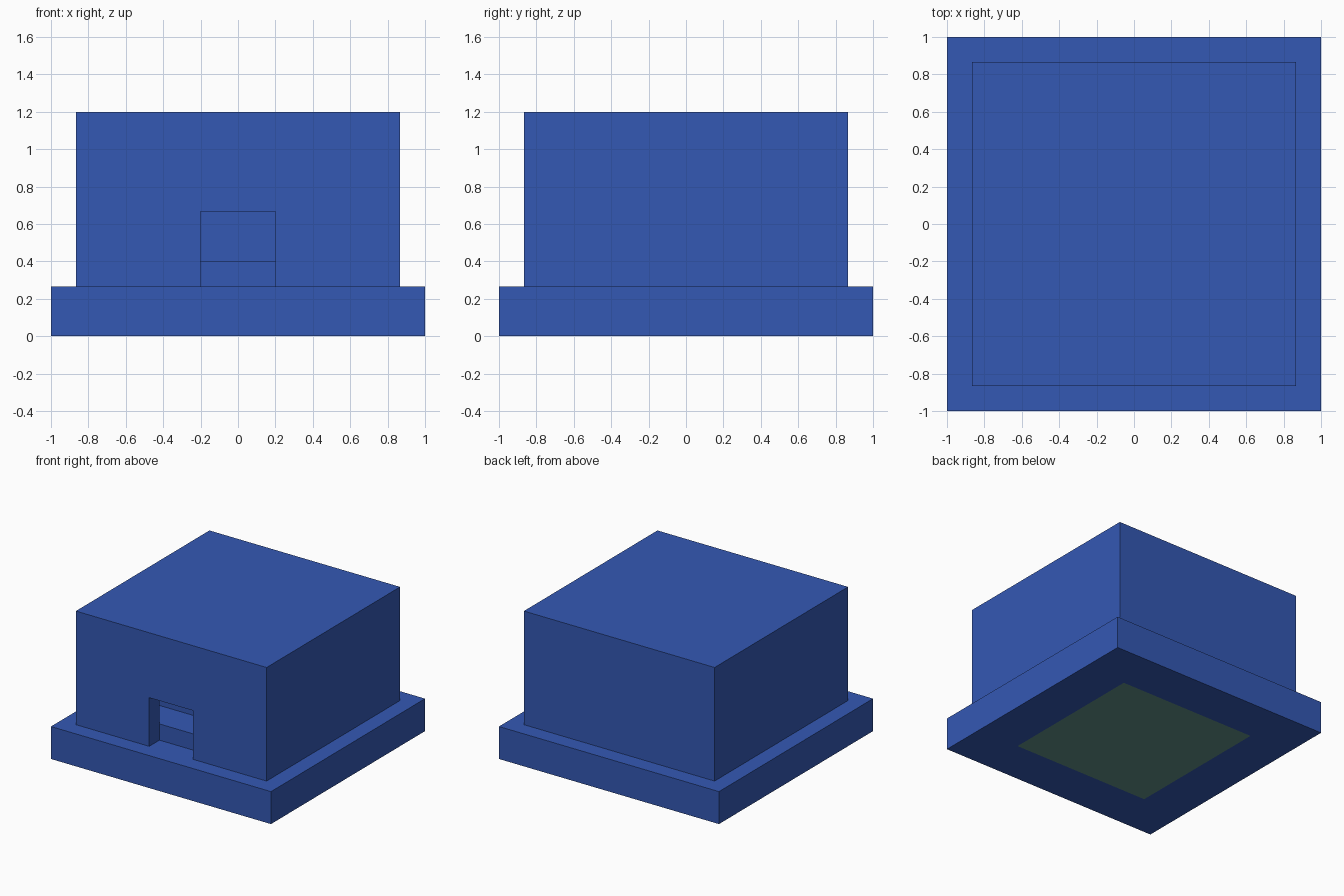
import bpy
import bmesh

U = 1 / 15  # modelling unit: the base is 30 units wide

if "Cube" in bpy.data.objects:
    bpy.data.objects.remove(bpy.data.objects["Cube"], do_unlink=True)


def make_material(name, rgb):
    mat = bpy.data.materials.new(name)
    mat.use_nodes = True
    mat.diffuse_color = (*rgb, 1)
    for node in mat.node_tree.nodes:
        if node.type == "BSDF_PRINCIPLED":
            node.inputs["Base Color"].default_value = (*rgb, 1)
    return mat


blue = make_material("blue", (0.034, 0.098, 0.456))
green = make_material("grey green", (0.114, 0.275, 0.242))


def box(name, x, y, z):
    """Box from (min, max) ranges given in modelling units."""
    bm = bmesh.new()
    bmesh.ops.create_cube(bm, size=1)
    for v in bm.verts:
        v.co = [r[c > 0] * U for r, c in zip((x, y, z), v.co)]
    mesh = bpy.data.meshes.new(name)
    bm.to_mesh(mesh)
    bm.free()
    mesh.materials.append(blue)
    obj = bpy.data.objects.new(name, mesh)
    bpy.context.collection.objects.link(obj)
    return obj


def square(name, half, z):
    return box(name, (-half, half), (-half, half), z)


def cut(obj, cutter):
    """Subtract the cutter, then discard it."""
    cutter.hide_render = True
    mod = obj.modifiers.new("cut", "BOOLEAN")
    mod.operation = "DIFFERENCE"
    mod.solver = "EXACT"
    mod.object = cutter
    bpy.context.view_layer.objects.active = obj
    bpy.ops.object.modifier_apply(modifier=mod.name)
    bpy.data.objects.remove(cutter, do_unlink=True)


# Base slab with a coloured square inset in its underside
base = square("base", 15, (0, 4))
base.data.materials.append(green)
bm = bmesh.new()
bm.from_mesh(base.data)
bm.normal_update()
underside = [f for f in bm.faces if f.normal.z < -0.9]
bmesh.ops.inset_region(bm, faces=underside, thickness=8 * U)
for f in underside:
    f.material_index = 1
bm.to_mesh(base.data)
bm.free()

# Hollow house body with a doorway in the front wall
house = square("house", 13, (4, 18))
cut(house, square("room_cutter", 11, (3, 16)))
cut(house, box("door_cutter", (-3, 3), (-14, -10), (3, 10)))

# Raised floor and the core standing on it
square("inner_floor", 11, (4, 6))
square("inner_core", 7, (6, 16))
